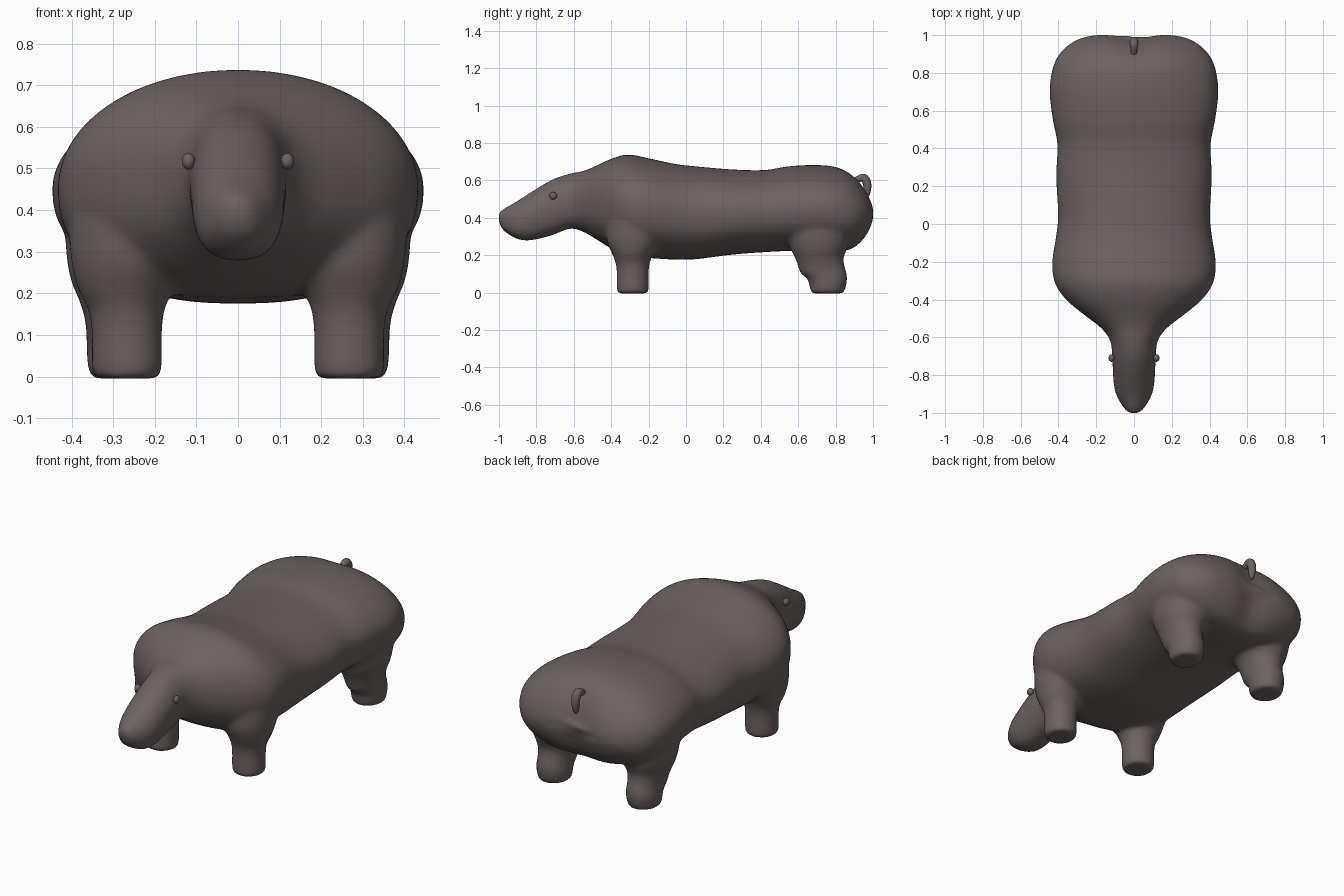
import bpy, bmesh, math
from mathutils import Vector

if "Cube" in bpy.data.objects:
    bpy.data.objects.remove(bpy.data.objects["Cube"])

hide = bpy.data.materials.new("grey brown hide")
hide.diffuse_color = (0.150, 0.122, 0.120, 1)
hide.use_nodes = True
hide.node_tree.nodes["Principled BSDF"].inputs["Base Color"].default_value = hide.diffuse_color


def spline(rows, steps):
    """Catmull-Rom through rows of numbers."""
    out = []
    for i in range(len(rows) - 1):
        p = [Vector(rows[min(max(i + k, 0), len(rows) - 1)]) for k in (-1, 0, 1, 2)]
        for s in range(steps):
            t = s / steps
            out.append(0.5 * (2 * p[1] + (p[2] - p[0]) * t
                              + (2 * p[0] - 5 * p[1] + 4 * p[2] - p[3]) * t * t
                              + (3 * p[1] - p[0] - 3 * p[2] + p[3]) * t ** 3))
    return out + [Vector(rows[-1])]


def loft(bm, rings):
    loops = [[bm.verts.new(co) for co in ring] for ring in rings]
    n = len(loops[0])
    for a, b in zip(loops, loops[1:]):
        for i in range(n):
            bm.faces.new((a[i], a[(i + 1) % n], b[(i + 1) % n], b[i]))
    bm.faces.new(loops[0][::-1])
    bm.faces.new(loops[-1])


def finish(name, bm):
    bmesh.ops.recalc_face_normals(bm, faces=bm.faces)
    me = bpy.data.meshes.new(name)
    bm.to_mesh(me)
    bm.free()
    me.materials.append(hide)
    ob = bpy.data.objects.new(name, me)
    bpy.context.collection.objects.link(ob)
    for p in me.polygons:
        p.use_smooth = True
    return ob


# Trunk and head: y, half width, bottom z, top z
trunk = [
    (-1.003, 0.02, 0.385, 0.425), (-0.98, 0.05, 0.335, 0.445), (-0.91, 0.092, 0.29, 0.485),
    (-0.84, 0.108, 0.278, 0.53), (-0.72, 0.115, 0.305, 0.602), (-0.62, 0.125, 0.342, 0.637),
    (-0.55, 0.175, 0.325, 0.65), (-0.48, 0.265, 0.285, 0.678), (-0.40, 0.36, 0.235, 0.715),
    (-0.31, 0.42, 0.195, 0.738), (-0.20, 0.433, 0.185, 0.718), (-0.06, 0.412, 0.176, 0.688),
    (0.05, 0.402, 0.178, 0.675), (0.25, 0.412, 0.203, 0.658), (0.42, 0.406, 0.216, 0.655),
    (0.55, 0.43, 0.222, 0.675), (0.70, 0.447, 0.22, 0.682), (0.82, 0.432, 0.22, 0.668),
    (0.90, 0.395, 0.235, 0.628), (0.96, 0.33, 0.29, 0.56), (0.99, 0.26, 0.345, 0.50),
    (1.004, 0.17, 0.39, 0.46)]


def section(y, w, lo, hi, n=56):
    ring = []
    for i in range(n):
        a = 2 * math.pi * i / n
        c, s = math.cos(a), math.sin(a)
        e = 2 / (2.05 if s > 0 else 2.4)
        x = w * math.copysign(abs(c) ** e, c)
        z = (lo + hi) / 2 + (hi - lo) / 2 * math.copysign(abs(s) ** e, s)
        # shallow cleft between the haunches
        yy = y - 0.03 * math.exp(-(x / 0.09) ** 2) * max(0, (y - 0.75) / 0.25)
        ring.append((x, yy, z))
    return ring


bm = bmesh.new()
loft(bm, [section(*r) for r in spline(trunk, 5)])

# Legs: z, centre x, centre y, x radius, y radius
front_leg = [
    (-0.005, 0.267, -0.285, 0.078, 0.08), (0.02, 0.267, -0.285, 0.085, 0.087),
    (0.10, 0.267, -0.285, 0.085, 0.086), (0.16, 0.268, -0.285, 0.092, 0.092),
    (0.21, 0.27, -0.285, 0.115, 0.112), (0.28, 0.265, -0.28, 0.137, 0.145),
    (0.38, 0.26, -0.27, 0.15, 0.16)]
hind_leg = [
    (-0.005, 0.275, 0.757, 0.078, 0.085), (0.02, 0.275, 0.757, 0.086, 0.096),
    (0.07, 0.275, 0.757, 0.09, 0.106), (0.105, 0.275, 0.735, 0.09, 0.125),
    (0.145, 0.275, 0.722, 0.095, 0.125), (0.19, 0.275, 0.712, 0.11, 0.132),
    (0.24, 0.27, 0.71, 0.135, 0.155), (0.32, 0.265, 0.71, 0.15, 0.18),
    (0.40, 0.26, 0.71, 0.15, 0.18)]
for rows in (front_leg, hind_leg):
    for side in (-1, 1):
        rings = []
        for z, cx, cy, rx, ry in spline(rows, 4):
            rings.append([(side * (cx + rx * math.cos(a)), cy + ry * math.sin(a), z)
                          for a in (2 * math.pi * i / 28 for i in range(28))])
        part = bmesh.new()
        loft(part, rings)
        bmesh.ops.recalc_face_normals(part, faces=part.faces)
        tmp = bpy.data.meshes.new("leg")
        part.to_mesh(tmp)
        part.free()
        bm.from_mesh(tmp)
        bpy.data.meshes.remove(tmp)
body = finish("body", bm)

# Fuse legs and trunk into one smooth skin
m = body.modifiers.new("fuse", 'REMESH')
m.mode = 'VOXEL'
m.voxel_size = 0.012
m.use_smooth_shade = True
m = body.modifiers.new("soften", 'SMOOTH')
m.factor = 0.5
m.iterations = 12

# Eyes
for side, label in ((-1, "left"), (1, "right")):
    bm = bmesh.new()
    bmesh.ops.create_uvsphere(bm, u_segments=20, v_segments=12, radius=0.02)
    for v in bm.verts:
        v.co.x *= 0.8
        v.co += Vector((side * 0.119, -0.71, 0.517))
    finish(label + "_eye", bm)

# Short hanging tail: y, z, radius
tail = spline([(0.88, 0.585, 0.014), (0.92, 0.606, 0.018), (0.95, 0.613, 0.022),
               (0.966, 0.59, 0.023), (0.97, 0.555, 0.02), (0.966, 0.52, 0.014),
               (0.962, 0.505, 0.004)], 4)
rings = []
for i, (y, z, r) in enumerate(tail):
    a, b = tail[max(i - 1, 0)], tail[min(i + 1, len(tail) - 1)]
    d = Vector((0, b[0] - a[0], b[1] - a[1])).normalized()
    up = d.cross(Vector((1, 0, 0)))
    rings.append([Vector((0, y, z)) + r * (Vector((math.cos(t), 0, 0)) + up * math.sin(t))
                  for t in (2 * math.pi * k / 16 for k in range(16))])
bm = bmesh.new()
loft(bm, rings)
finish("tail", bm)
